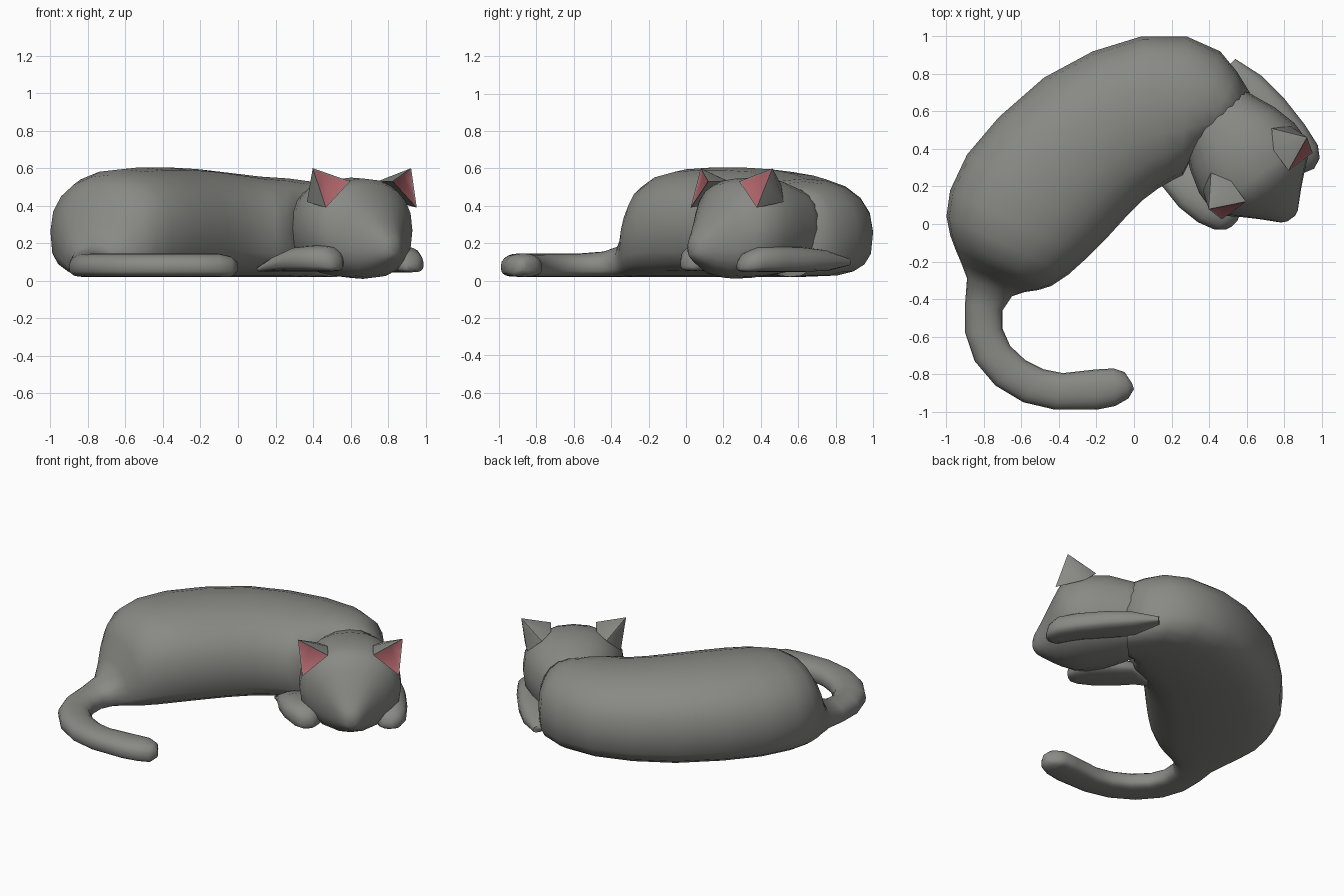
import bpy, bmesh, math
from mathutils import Vector

cube = bpy.data.objects.get("Cube")
if cube:
    bpy.data.objects.remove(cube, do_unlink=True)


def make_material(name, color):
    mat = bpy.data.materials.new(name)
    mat.use_nodes = True
    mat.diffuse_color = color
    mat.node_tree.nodes["Principled BSDF"].inputs["Base Color"].default_value = color
    return mat


GREY = make_material("grey fur", (0.25, 0.25, 0.235, 1))
PINK = make_material("pink inner ear", (0.42, 0.125, 0.14, 1))


def finish(name, bm, materials, sharp_angle):
    """Turn a bmesh into a smooth shaded object."""
    bmesh.ops.recalc_face_normals(bm, faces=bm.faces)
    mesh = bpy.data.meshes.new(name)
    bm.to_mesh(mesh)
    bm.free()
    for mat in materials:
        mesh.materials.append(mat)
    mesh.shade_smooth()
    mesh.set_sharp_from_angle(angle=math.radians(sharp_angle))
    obj = bpy.data.objects.new(name, mesh)
    bpy.context.collection.objects.link(obj)
    return obj


def power(value, exponent):
    return math.copysign(abs(value) ** exponent, value)


def loft(name, stations, sides=20, belly=3.2, back=2.2, middle=0.45):
    """Skin upright rounded sections; each spans two edge points and two heights."""
    bm = bmesh.new()
    rings = []
    for ax, ay, bx, by, low, high in stations:
        a, b = Vector((ax, ay, 0)), Vector((bx, by, 0))
        centre, half = (a + b) / 2, (a - b) / 2
        level = low + (high - low) * middle
        ring = []
        for i in range(sides):
            angle = math.tau * i / sides
            c, s = math.cos(angle), math.sin(angle)
            n = back if s > 0 else belly
            reach = high - level if s > 0 else level - low
            p = centre + half * power(c, 2 / n)
            p.z = level + reach * power(s, 2 / n)
            ring.append(bm.verts.new(p))
        rings.append(ring)
    for r, q in zip(rings, rings[1:]):
        for i in range(sides):
            j = (i + 1) % sides
            bm.faces.new((r[i], r[j], q[j], q[i]))
    bm.faces.new(rings[0])
    bm.faces.new(rings[-1])
    return finish(name, bm, [GREY], 75)


# Tail: outer edge, inner edge and top height, from the tip to the rump
tail = [
    (0, -.88, -.01, -.85, .1),
    (-.03, -.93, -.05, -.79, .13),
    (-.1, -.97, -.11, -.77, .145),
    (-.2, -.99, -.2, -.775, .145),
    (-.42, -.99, -.38, -.795, .145),
    (-.59, -.95, -.48, -.775, .145),
    (-.74, -.86, -.58, -.725, .145),
    (-.85, -.73, -.66, -.65, .145),
    (-.9, -.58, -.7, -.56, .145),
    (-.9, -.42, -.7, -.46, .155),
    (-.89, -.29, -.65, -.385, .19),
]

# Torso: outer edge, inner edge and top height, from the rump to the neck
torso = [
    (-.92, -.21, -.58, -.362, .29),
    (-.95, -.14, -.51, -.352, .42),
    (-.98, -.06, -.44, -.33, .51),
    (-1, .04, -.35, -.27, .565),
    (-.98, .18, -.25, -.18, .595),
    (-.89, .37, -.15, -.08, .605),
    (-.72, .57, -.05, .03, .605),
    (-.48, .78, .05, .13, .595),
    (-.22, .92, .13, .19, .575),
    (.04, 1, .2, .23, .555),
    (.28, 1, .26, .26, .545),
    (.46, .92, .3, .34, .53),
    (.55, .81, .35, .4, .505),
    (.63, .68, .4, .43, .47),
]
skin = []
for ax, ay, bx, by, high in tail + torso:
    low = .05 if high == .1 else .02
    skin.append((ax, ay, bx, by, low, high))
loft("body_and_tail", skin)

# Head frame: side and forward directions in plan, around the point between the ears
PIVOT = Vector((.69, .23, 0))
SIDE = Vector((.807, .59, 0))
FORWARD = Vector((.59, -.807, 0))


def head_point(u, f, z):
    return PIVOT + SIDE * u + FORWARD * f + Vector((0, 0, z))


# Head: forward position, half width, bottom and top, from the neck to the nose
profile = [
    (-.52, .18, .1, .46),
    (-.4, .225, .05, .5),
    (-.28, .28, .03, .54),
    (-.15, .315, .015, .55),
    (-.04, .315, .01, .545),
    (.03, .275, .015, .52),
    (.09, .205, .03, .45),
    (.15, .14, .06, .36),
    (.2, .09, .09, .285),
    (.235, .055, .115, .235),
    (.25, .025, .14, .2),
]
sections = []
for f, width, low, high in profile:
    a, b = head_point(-width, f, 0), head_point(width, f, 0)
    sections.append((a.x, a.y, b.x, b.y, low, high))
loft("head", sections, belly=2.3, back=2.3, middle=0.5)


# Ears: flared cones with a sunken pink front
def ear(name, mirror):
    def place(u, f, z):
        return head_point(u * mirror, f, z)

    tip = place(.325, -.05, .6)
    base = [place(.3, .035, .39), place(.14, .035, .53), place(.14, -.1, .53),
            place(.2, -.2, .51), place(.29, -.15, .42)]
    bm = bmesh.new()
    low = [bm.verts.new(p) for p in base]
    # The back narrows faster than the front, so the outline is hollow
    high = [bm.verts.new(p.lerp(tip, .6 if i < 2 else .72)) for i, p in enumerate(base)]
    top = bm.verts.new(tip)
    front = []
    for i in range(len(base)):
        j = (i + 1) % len(base)
        side = [bm.faces.new((low[i], low[j], high[j], high[i])),
                bm.faces.new((high[i], high[j], top))]
        if i == 0:
            front = side
    bm.faces.new(low)
    bmesh.ops.recalc_face_normals(bm, faces=bm.faces)
    bmesh.ops.inset_region(bm, faces=front, thickness=.007, depth=-.004)
    for face in front:
        face.material_index = 1
    finish(name, bm, [GREY, PINK], 55)


ear("right_ear", -1)
ear("left_ear", 1)

# Front legs, from the elbow to the paw
loft("right_front_leg", [
    (.1, .25, .13, .29, .05, .075),
    (.16, .19, .31, .35, .05, .135),
    (.24, .09, .42, .27, .05, .18),
    (.34, .01, .52, .18, .05, .19),
    (.43, -.03, .565, .1, .05, .18),
    (.49, -.03, .56, .04, .055, .14),
    (.52, -.015, .55, .015, .07, .11),
], sides=16)
loft("left_front_leg", [
    (.54, .88, .5, .84, .08, .12),
    (.68, .79, .54, .66, .05, .165),
    (.8, .67, .65, .54, .045, .18),
    (.91, .53, .76, .42, .045, .185),
    (.98, .42, .82, .33, .045, .18),
    (.99, .35, .86, .28, .045, .145),
    (.96, .295, .9, .27, .055, .1),
], sides=16)
